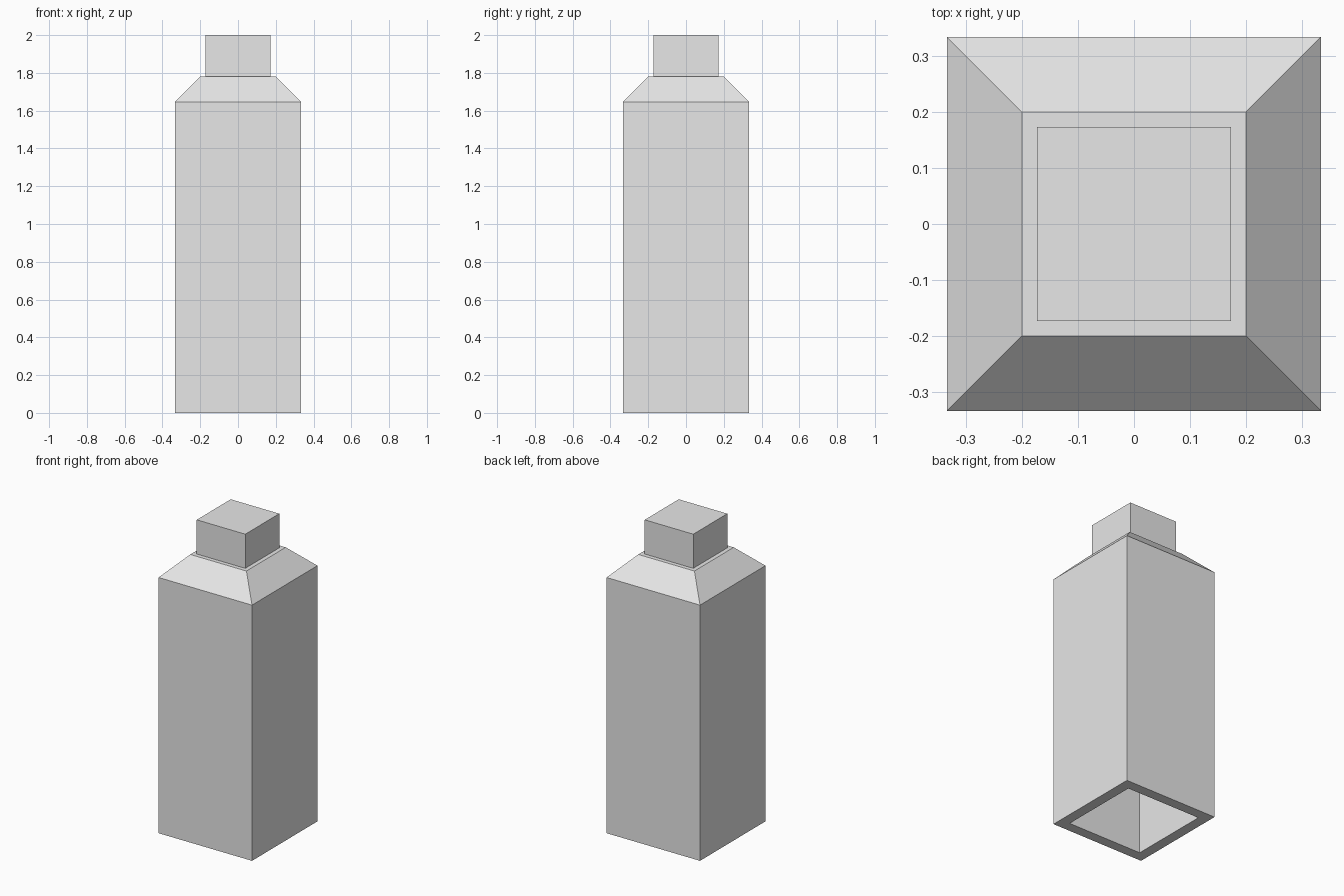
import bpy
import bmesh

if "Cube" in bpy.data.objects:
    bpy.data.objects.remove(bpy.data.objects["Cube"])

grey = bpy.data.materials.new("light grey")
grey.diffuse_color = (0.8, 0.8, 0.8, 1.0)
grey.use_nodes = True
grey.node_tree.nodes["Principled BSDF"].inputs["Base Color"].default_value = grey.diffuse_color


def square_loft(name, sections, closed=False):
    """Loft square rings given as (half width, height), capped or closed into a loop."""
    bm = bmesh.new()
    rings = [[bm.verts.new((sx * h, sy * h, z))
              for sx, sy in ((-1, -1), (1, -1), (1, 1), (-1, 1))]
             for h, z in sections]
    for a, b in zip(rings, rings[1:]):
        for i in range(4):
            j = (i + 1) % 4
            bm.faces.new((a[i], a[j], b[j], b[i]))
    if closed:
        # flat rim between the first (outer) and last (inner) rings is added below
        a, b = rings[-1], rings[0]
        for i in range(4):
            j = (i + 1) % 4
            bm.faces.new((a[i], a[j], b[j], b[i]))
    else:
        bm.faces.new(rings[0])
        bm.faces.new(rings[-1])
    bmesh.ops.recalc_face_normals(bm, faces=bm.faces)
    mesh = bpy.data.meshes.new(name)
    bm.to_mesh(mesh)
    bm.free()
    mesh.materials.append(grey)
    obj = bpy.data.objects.new(name, mesh)
    bpy.context.collection.objects.link(obj)
    return obj


# Hollow bottle body: outer wall, shoulder, flat top, then the inner wall down to the rim
WALL = 0.067
square_loft("bottle_body", [
    (0.333, 0.0), (0.333, 1.647), (0.2, 1.78), (0.172, 1.78),
    (0.172, 1.78 - WALL), (0.333 - WALL, 1.619), (0.333 - WALL, 0.0)], closed=True)

# Solid block cap closing the neck
square_loft("bottle_cap", [(0.173, 1.78 - WALL), (0.173, 2.0)])
